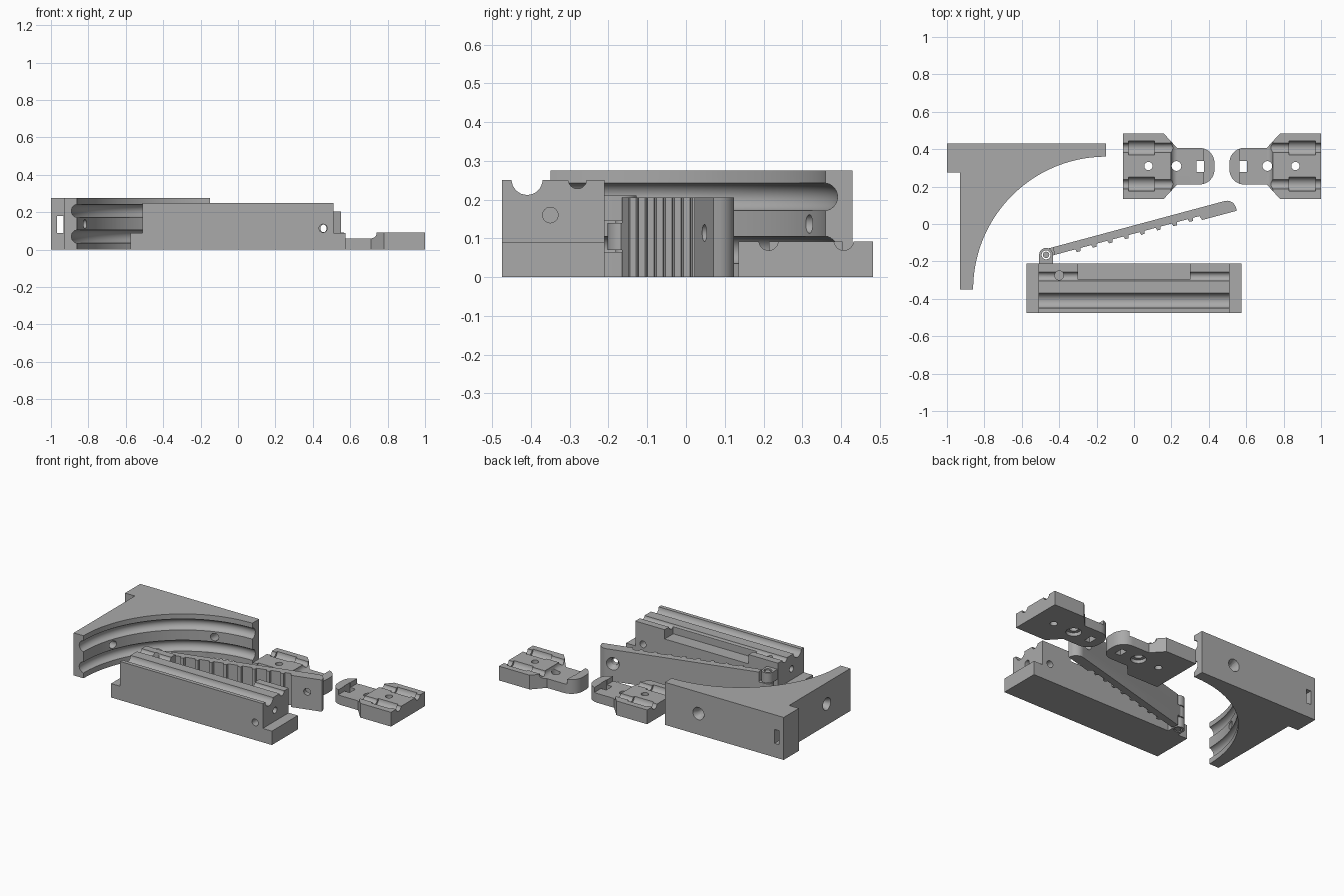
import bpy, math
from mathutils import Matrix, Vector

if "Cube" in bpy.data.objects:
    bpy.data.objects.remove(bpy.data.objects["Cube"])

grey = bpy.data.materials.new("plain_grey")
grey.diffuse_color = (0.40, 0.40, 0.40, 1)
grey.use_nodes = True
grey.node_tree.nodes["Principled BSDF"].inputs["Base Color"].default_value = grey.diffuse_color


def prism(name, pts, z0, z1):
    """Extrude an outline in the xy plane from z0 to z1 (counter-clockwise points)."""
    n = len(pts)
    verts = [(x, y, z0) for x, y in pts] + [(x, y, z1) for x, y in pts]
    faces = [tuple(reversed(range(n))), tuple(range(n, 2 * n))]
    faces += [(i, (i + 1) % n, n + (i + 1) % n, n + i) for i in range(n)]
    me = bpy.data.meshes.new(name)
    me.from_pydata(verts, [], faces)
    ob = bpy.data.objects.new(name, me)
    bpy.context.collection.objects.link(ob)
    return ob


def box(x0, x1, y0, y1, z0, z1, name="box"):
    return prism(name, [(x0, y0), (x1, y0), (x1, y1), (x0, y1)], z0, z1)


def rod(a, b, r, r2=None, n=32, name="rod"):
    """Cylinder or cone between two points."""
    a, b = Vector(a), Vector(b)
    d = b - a
    bpy.ops.mesh.primitive_cone_add(vertices=n, radius1=r, radius2=r if r2 is None else r2, depth=d.length)
    ob = bpy.context.object
    ob.name = name
    ob.data.transform(Matrix.Translation((a + b) / 2) @ d.to_track_quat('Z', 'Y').to_matrix().to_4x4())
    return ob


def arc(cx, cy, r, a0, a1, n=10):
    return [(cx + r * math.cos(math.radians(a0 + (a1 - a0) * i / n)),
             cy + r * math.sin(math.radians(a0 + (a1 - a0) * i / n))) for i in range(n + 1)]


def combine(ob, others, op='DIFFERENCE'):
    for c in others:
        m = ob.modifiers.new("b", 'BOOLEAN')
        m.operation, m.solver, m.object = op, 'EXACT', c
        bpy.context.view_layer.update()
        me = bpy.data.meshes.new_from_object(ob.evaluated_get(bpy.context.evaluated_depsgraph_get()))
        ob.modifiers.clear()
        ob.data = me
        bpy.data.objects.remove(c)


def finish(ob):
    ob.data.materials.clear()
    ob.data.materials.append(grey)
    bpy.ops.object.select_all(action='DESELECT')
    bpy.context.view_layer.objects.active = ob
    ob.select_set(True)
    bpy.ops.object.shade_smooth_by_angle(angle=math.radians(30))


# Corner bracket: quarter-round inner face with two rope grooves
bracket = prism("corner_bracket", [(-1, 0.43), (-1, 0.275), (-0.93, 0.275), (-0.93, -0.35)]
                + arc(-0.15, -0.35, 0.71, 180, 90, 40) + [(-0.15, 0.43)], 0, 0.275)
cuts = []
for z in (0.207, 0.07):
    bpy.ops.mesh.primitive_torus_add(major_segments=144, minor_segments=24, major_radius=0.705,
                                     minor_radius=0.036, location=(-0.15, -0.35, z))
    cuts.append(bpy.context.object)
cuts.append(box(-0.968, -0.934, 0.2, 0.5, 0.09, 0.18))
# countersunk screw holes in both arms
cuts += [rod((-0.39, 0.2, 0.137), (-0.39, 0.5, 0.137), 0.024),
         rod((-0.39, 0.385, 0.137), (-0.39, 0.435, 0.137), 0.02, 0.042),
         rod((-1, -0.11, 0.137), (-0.7, -0.11, 0.137), 0.024),
         rod((-0.885, -0.11, 0.137), (-0.935, -0.11, 0.137), 0.02, 0.042)]
combine(bracket, cuts)
finish(bracket)

# Base block with low end tabs, long groove, ledge and hinge knuckles
block = box(-0.575, 0.575, -0.475, -0.21, 0, 0.25, "base_block")
cuts = [box(-0.7, -0.51, -0.6, 0, 0.09, 0.3), box(0.51, 0.7, -0.6, 0, 0.09, 0.3),
        rod((-0.7, -0.41, 0.252), (0.7, -0.41, 0.252), 0.04),
        rod((-0.7, -0.28, 0.252), (0.7, -0.28, 0.252), 0.024),
        box(-0.3, 0.3, -0.298, -0.1, 0.19, 0.3),
        rod((-0.4, -0.275, 0.12), (-0.4, -0.275, 0.3), 0.024),
        rod((0.455, -0.6, 0.114), (0.455, -0.1, 0.114), 0.022),
        rod((-0.6, -0.35, 0.16), (-0.4, -0.35, 0.16), 0.02),
        rod((0.4, -0.35, 0.16), (0.6, -0.35, 0.16), 0.02)]
combine(block, cuts)
HX, HY = -0.47, -0.165
for z0, z1 in ((0, 0.065), (0.145, 0.21)):
    knuckle = prism("knuckle", [(HX - 0.037, -0.23), (HX + 0.037, -0.23)] + arc(HX, HY, 0.037, 0, 180, 16), z0, z1)
    combine(knuckle, [rod((HX, HY, -0.1), (HX, HY, 0.4), 0.024)])
    combine(block, [knuckle], 'UNION')
finish(block)

# Hinge pin
pin = rod((HX, HY, 0), (HX, HY, 0.205), 0.017, name="hinge_pin")
finish(pin)

# Hinged strap with gripping teeth, modelled straight then swung open
profile = [(0.02, -0.012)]
for i in range(8):
    u = 0.17 + 0.089 * i
    profile += [(u - 0.012, -0.012), (u - 0.007, -0.028), (u + 0.012, -0.028), (u + 0.016, -0.012)]
profile += [(0.845, -0.012), (0.855, -0.036), (1.046, -0.036)]
profile += arc(0.996, -0.019, 0.05, 0, 90) + [(0.02, 0.03)]
strap = prism("toothed_strap", profile, 0, 0.205)
combine(strap, [box(-0.1, 0.045, -0.1, 0.1, -0.1, 0.07), box(-0.1, 0.045, -0.1, 0.1, 0.14, 0.3)])
combine(strap, [rod((0, 0, 0.07), (0, 0, 0.14), 0.037)], 'UNION')
combine(strap, [rod((0, 0, -0.1), (0, 0, 0.4), 0.024),
                rod((0.955, -0.2, 0.114), (0.955, 0.2, 0.114), 0.022),
                rod((0.955, 0.0, 0.114), (0.955, 0.034, 0.114), 0.022, 0.042)])
strap.data.transform(Matrix.Translation((HX, HY, 0)) @ Matrix.Rotation(math.radians(15), 4, 'Z'))
finish(strap)


# Pair of slotted pads: wide grooved body, low neck and raised round lip
def pad(name):
    cy = 0.31
    ob = prism(name, [(1, 0.135), (1, 0.483), (0.78, 0.483), (0.71, 0.407)]
               + arc(0.59, 0.327, 0.08, 90, 180) + arc(0.59, 0.291, 0.08, 180, 270)
               + [(0.71, 0.211), (0.78, 0.135)], 0, 0.092)
    cuts = [box(0.568, 0.71, 0, 0.6, 0.06, 0.2), rod((0.71, 0, 0.092), (0.71, 0.6, 0.092), 0.032),
            box(0.565, 0.605, 0.277, 0.337, -0.1, 0.2),
            rod((0.713, cy, -0.1), (0.713, cy, 0.2), 0.026),
            rod((0.713, cy, -0.1), (0.713, cy, 0.022), 0.046),
            rod((0.863, cy, -0.1), (0.863, cy, 0.2), 0.022)]
    for y in (0.213, 0.407):
        cuts += [rod((0.7, y, 0.094), (1.1, y, 0.094), 0.025),
                 rod((0.83, y, 0.094), (0.97, y, 0.094), 0.038)]
    combine(ob, cuts)
    return ob


right_pad = pad("right_pad")
finish(right_pad)
left_pad = pad("left_pad")
left_pad.data.transform(Matrix.Translation((0.94, 0, 0)) @ Matrix.Scale(-1, 4, (1, 0, 0)))
left_pad.data.flip_normals()
finish(left_pad)
